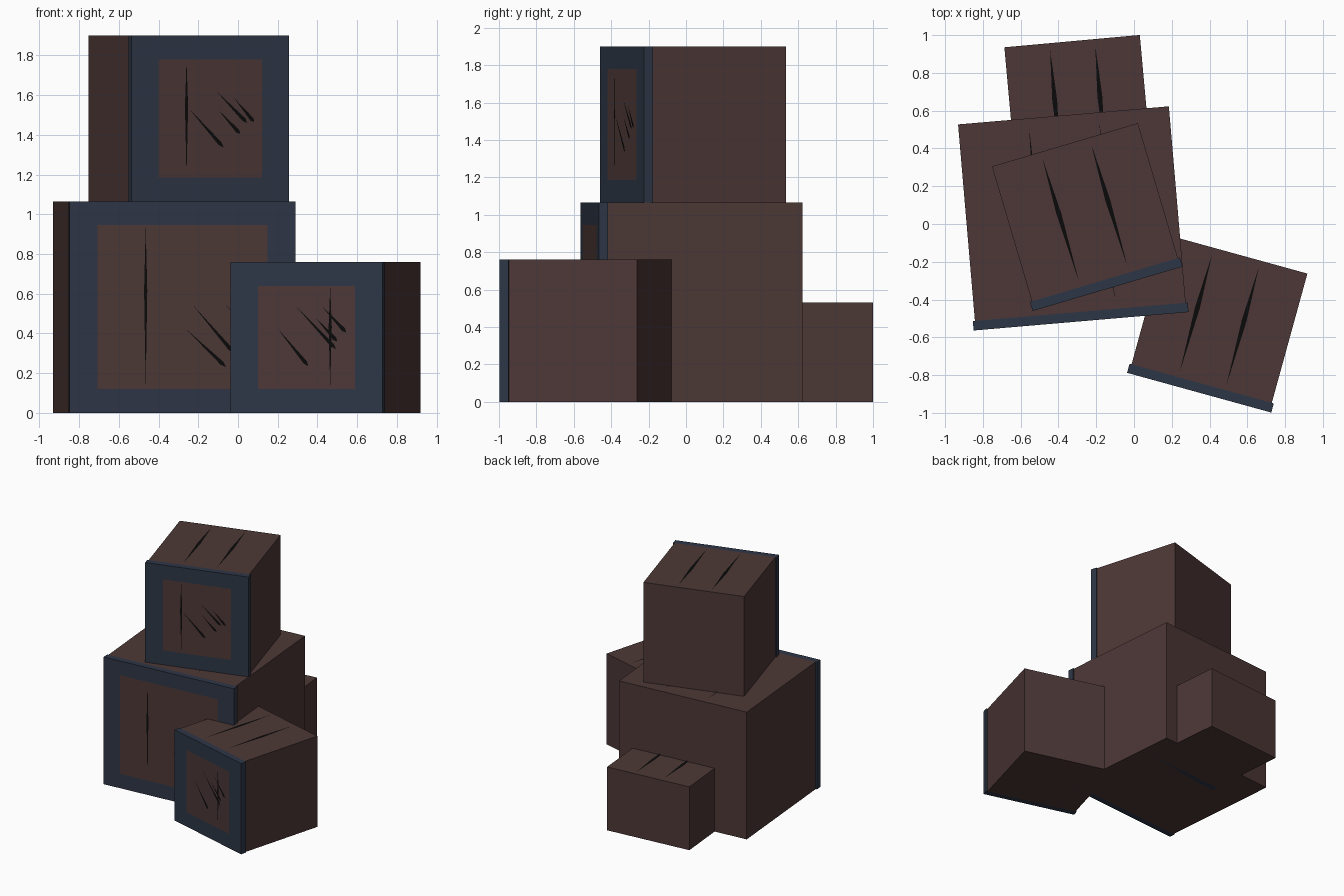
import bpy, bmesh, math
from mathutils import Matrix, Vector

cube = bpy.data.objects.get("Cube")
if cube:
    bpy.data.objects.remove(cube)


def material(name, rgb):
    mat = bpy.data.materials.new(name)
    mat.use_nodes = True
    mat.diffuse_color = (*rgb, 1)
    mat.node_tree.nodes["Principled BSDF"].inputs["Base Color"].default_value = (*rgb, 1)
    return mat


BROWN = material("dark brown wood", (0.073, 0.039, 0.037))
NAVY = material("navy frame", (0.027, 0.037, 0.061))
BLACK = material("black crack", (0.003, 0.003, 0.003))
FRAME_DEPTH = 0.05
LIP = 0.011
LIFT = 0.003


def make_object(name, bm, mats, placement):
    mesh = bpy.data.meshes.new(name)
    bm.to_mesh(mesh)
    bm.free()
    for mat in mats:
        mesh.materials.append(mat)
    obj = bpy.data.objects.new(name, mesh)
    obj.matrix_world = placement
    bpy.context.collection.objects.link(obj)
    return obj


def box(size, centre):
    bm = bmesh.new()
    bmesh.ops.create_cube(bm, size=1, matrix=Matrix.Translation(centre) @ Matrix.Diagonal((*size, 1)))
    return bm


def sliver(bm, start, end, width, peak, to_local, normal):
    """Flat pointed crack, widest at the given fraction of its length."""
    a, b = Vector(start), Vector(end)
    along = b - a
    side = Vector((-along.y, along.x)).normalized() * width / 2
    mid = a + along * peak
    face = bm.faces.new([bm.verts.new(to_local(p)) for p in (a, mid - side, b, mid + side)])
    face.normal_update()
    if face.normal.dot(normal) < 0:
        face.normal_flip()


def crate(name, x, y, base, degrees, width, depth, height, upright=None, scratches=()):
    angle = math.radians(degrees)
    # Local origin is the bottom middle of the frame's front
    placement = Matrix.Translation((x, y, base)) @ Matrix.Rotation(angle, 4, "Z")

    # Plain wooden body
    bm = box((width, depth, height), (0, FRAME_DEPTH + depth / 2, height / 2))
    make_object(name + "_body", bm, [BROWN], placement)

    # Front frame with an inset wooden panel
    outer = width + 2 * LIP
    bm = box((outer, FRAME_DEPTH, height), (0, FRAME_DEPTH / 2, height / 2))
    front = min(bm.faces, key=lambda f: f.calc_center_median().y)
    bmesh.ops.inset_region(bm, faces=[front], thickness=0.12, use_even_offset=True)
    for v in front.verts:
        v.co.x *= (outer / 2 - 0.142) / (outer / 2 - 0.12)
    front.material_index = 1
    make_object(name + "_frame", bm, [NAVY, BROWN], placement)

    # Two long cracks along the lid
    bm = bmesh.new()
    for u in (-width / 6, width / 6):
        sliver(bm, (u, FRAME_DEPTH + depth * 0.95), (u, FRAME_DEPTH + depth * 0.04), 0.026, 0.45,
               lambda p: (p.x, p.y, height + LIFT), Vector((0, 0, 1)))
    make_object(name + "_lid_cracks", bm, [BLACK], placement)

    # Upright crack and slanted scratches on the front panel
    if upright is not None:
        bm = bmesh.new()

        def on_front(p):
            return ((p.x - x) / math.cos(angle), -LIFT, p.y - base)

        out = Vector((0, -1, 0))
        sliver(bm, (upright, base + height - 0.125), (upright, base + 0.13), 0.016, 0.4, on_front, out)
        for x1, z1, x2, z2 in scratches:
            sliver(bm, (x1, z1), (x2, z2), 0.02, 0.9, on_front, out)
        make_object(name + "_front_cracks", bm, [BLACK], placement)


crate("large_crate", -0.28, -0.515, 0, 4.9, 1.12, 1.044, 1.065, -0.465,
      [(-0.225, 0.54, -0.02, 0.3), (-0.26, 0.42, -0.06, 0.23), (-0.06, 0.54, 0.08, 0.4)])
crate("top_crate", -0.14, -0.343, 1.065, 16.5, 0.806, 0.745, 0.835, -0.26,
      [(-0.25, 1.535, -0.073, 1.335), (-0.11, 1.62, 0.045, 1.46),
       (-0.1, 1.525, 0.01, 1.405), (-0.02, 1.585, 0.08, 1.465)])
crate("front_crate", 0.345, -0.893, 0, -15.4, 0.77, 0.71, 0.76, 0.465,
      [(0.2, 0.425, 0.355, 0.235), (0.29, 0.54, 0.495, 0.32),
       (0.39, 0.48, 0.5, 0.36), (0.425, 0.535, 0.545, 0.405)])
crate("back_crate", -0.263, 0.256, 0, 5.2, 0.72, 0.665, 0.53)
